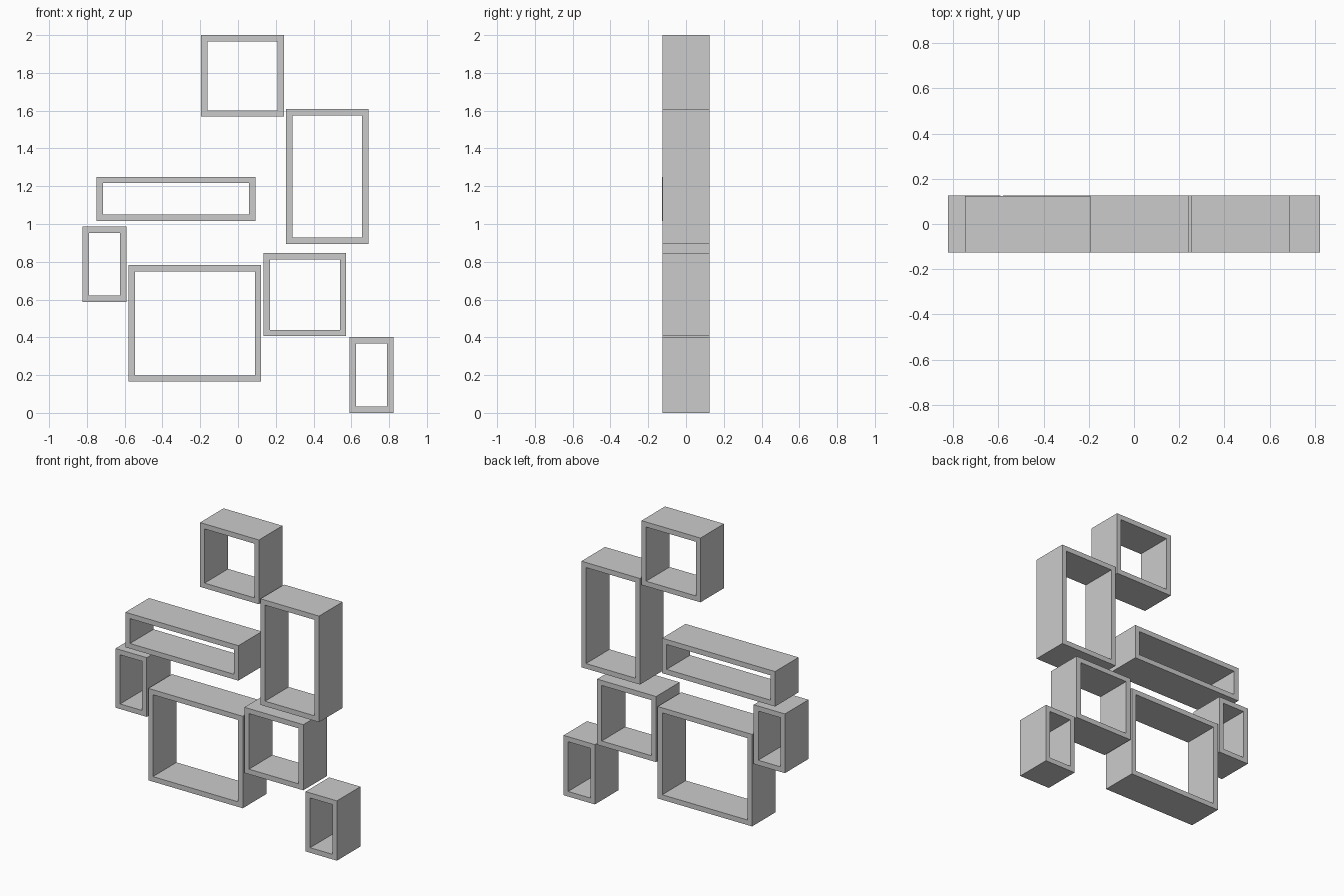
import bpy
import bmesh

if "Cube" in bpy.data.objects:
    bpy.data.objects.remove(bpy.data.objects["Cube"])

DEPTH = 0.25
WALL = 0.034

# name: x min, x max, z min, z max, y offset
BOXES = {
    "top_shelf_box":         (-0.195, 0.243, 1.568, 2.0, 0.0),
    "tall_shelf_box":        (0.255, 0.690, 0.895, 1.608, 0.0),
    "long_shelf_box":        (-0.748, 0.092, 1.015, 1.250, -0.002),
    "small_left_shelf_box":  (-0.823, -0.591, 0.588, 0.986, 0.0),
    "large_shelf_box":       (-0.579, 0.123, 0.165, 0.783, 0.0),
    "square_shelf_box":      (0.135, 0.573, 0.406, 0.847, 0.0),
    "small_right_shelf_box": (0.590, 0.823, 0.0, 0.402, 0.0),
}


def shelf_box(name, x0, x1, z0, z1, y):
    """Rectangular frame, open at front and back."""
    bm = bmesh.new()

    def ring(inset, yy):
        a, b, c, d = x0 + inset, x1 - inset, z0 + inset, z1 - inset
        return [bm.verts.new((px, yy, pz))
                for px, pz in ((a, c), (b, c), (b, d), (a, d))]

    f, b = y - DEPTH / 2, y + DEPTH / 2
    # outer front, outer back, inner back, inner front
    loops = [ring(0, f), ring(0, b), ring(WALL, b), ring(WALL, f)]
    for k in range(4):
        p, q = loops[k], loops[(k + 1) % 4]
        for i in range(4):
            j = (i + 1) % 4
            bm.faces.new((p[i], p[j], q[j], q[i]))
    bmesh.ops.recalc_face_normals(bm, faces=bm.faces)
    mesh = bpy.data.meshes.new(name)
    bm.to_mesh(mesh)
    bm.free()
    bpy.context.collection.objects.link(bpy.data.objects.new(name, mesh))


for name, dims in BOXES.items():
    shelf_box(name, *dims)
